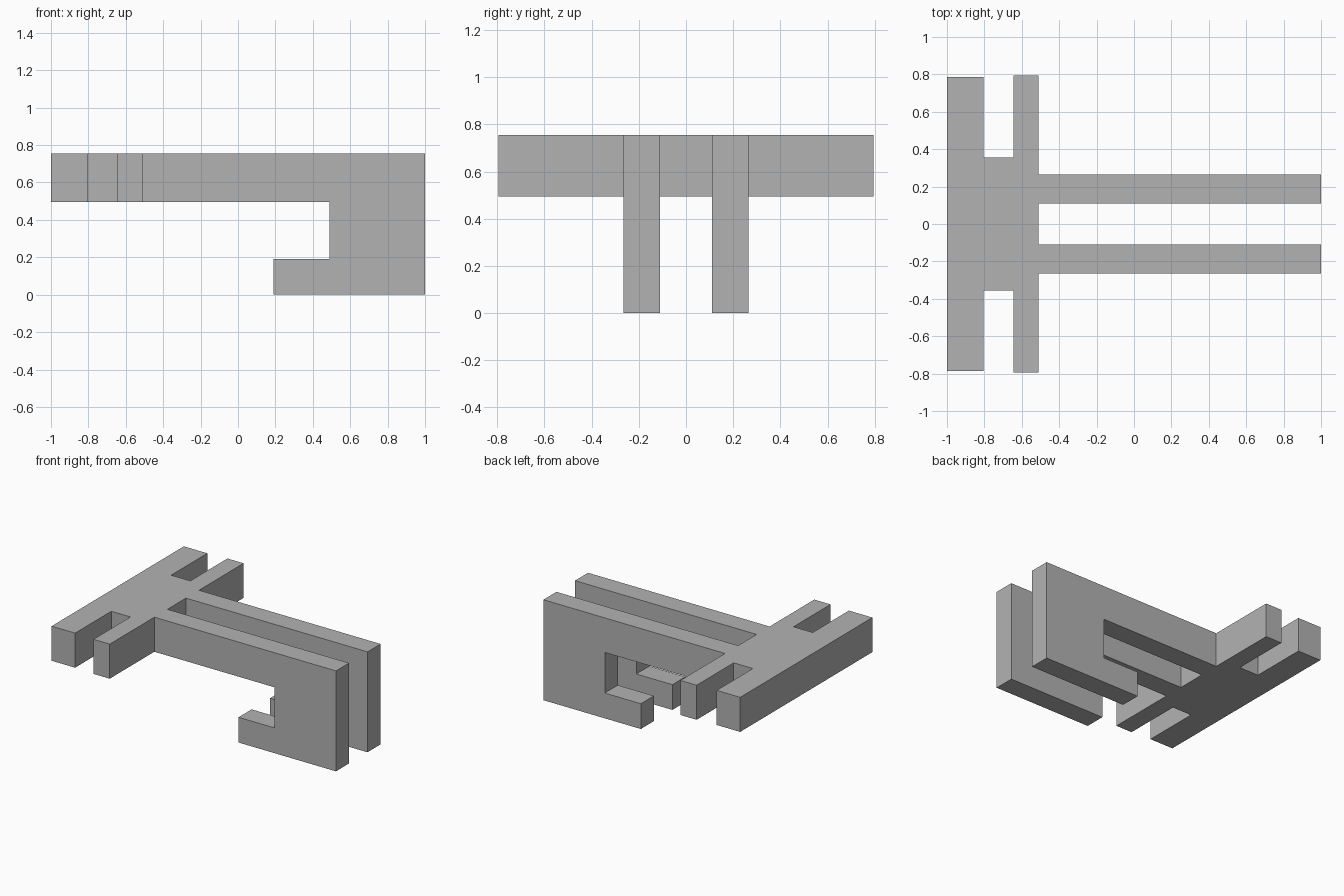
import bpy
import bmesh
from mathutils import Vector

cube = bpy.data.objects.get("Cube")
if cube:
    bpy.data.objects.remove(cube, do_unlink=True)

# Single flat grey
grey = bpy.data.materials.new("plain_grey")
grey.use_nodes = True
colour = (0.45, 0.45, 0.45, 1)
grey.diffuse_color = colour
grey.node_tree.nodes["Principled BSDF"].inputs["Base Color"].default_value = colour


def extrude_profile(name, points, direction):
    """Make a flat-faced solid by extruding a closed outline."""
    bm = bmesh.new()
    face = bm.faces.new([bm.verts.new(p) for p in points])
    result = bmesh.ops.extrude_face_region(bm, geom=[face], use_keep_orig=True)
    moved = [v for v in result["geom"] if isinstance(v, bmesh.types.BMVert)]
    bmesh.ops.translate(bm, verts=moved, vec=Vector(direction))
    bmesh.ops.recalc_face_normals(bm, faces=bm.faces)
    mesh = bpy.data.meshes.new(name)
    bm.to_mesh(mesh)
    bm.free()
    mesh.materials.append(grey)
    obj = bpy.data.objects.new(name, mesh)
    bpy.context.collection.objects.link(obj)
    return obj


TOP, UNDER = 0.755, 0.495
BACK, FRONT = -1.0, -0.51

# Double cross plate: wide end bar, narrow web, thin second bar
half = [(BACK, 0.785), (-0.805, 0.785), (-0.805, 0.355),
        (-0.645, 0.355), (-0.645, 0.795), (FRONT, 0.795)]
outline = half + [(x, -y) for x, y in reversed(half)]
extrude_profile("cross_plate", [(x, y, UNDER) for x, y in outline],
                (0, 0, TOP - UNDER))

# Two parallel arms, each turning down and back into a hook
hook = [(FRONT, TOP), (1, TOP), (1, 0), (0.19, 0), (0.19, 0.19),
        (0.49, 0.19), (0.49, UNDER), (FRONT, UNDER)]
for side, name in ((1, "left_hook_arm"), (-1, "right_hook_arm")):
    extrude_profile(name, [(x, side * 0.11, z) for x, z in hook],
                    (0, side * 0.155, 0))
